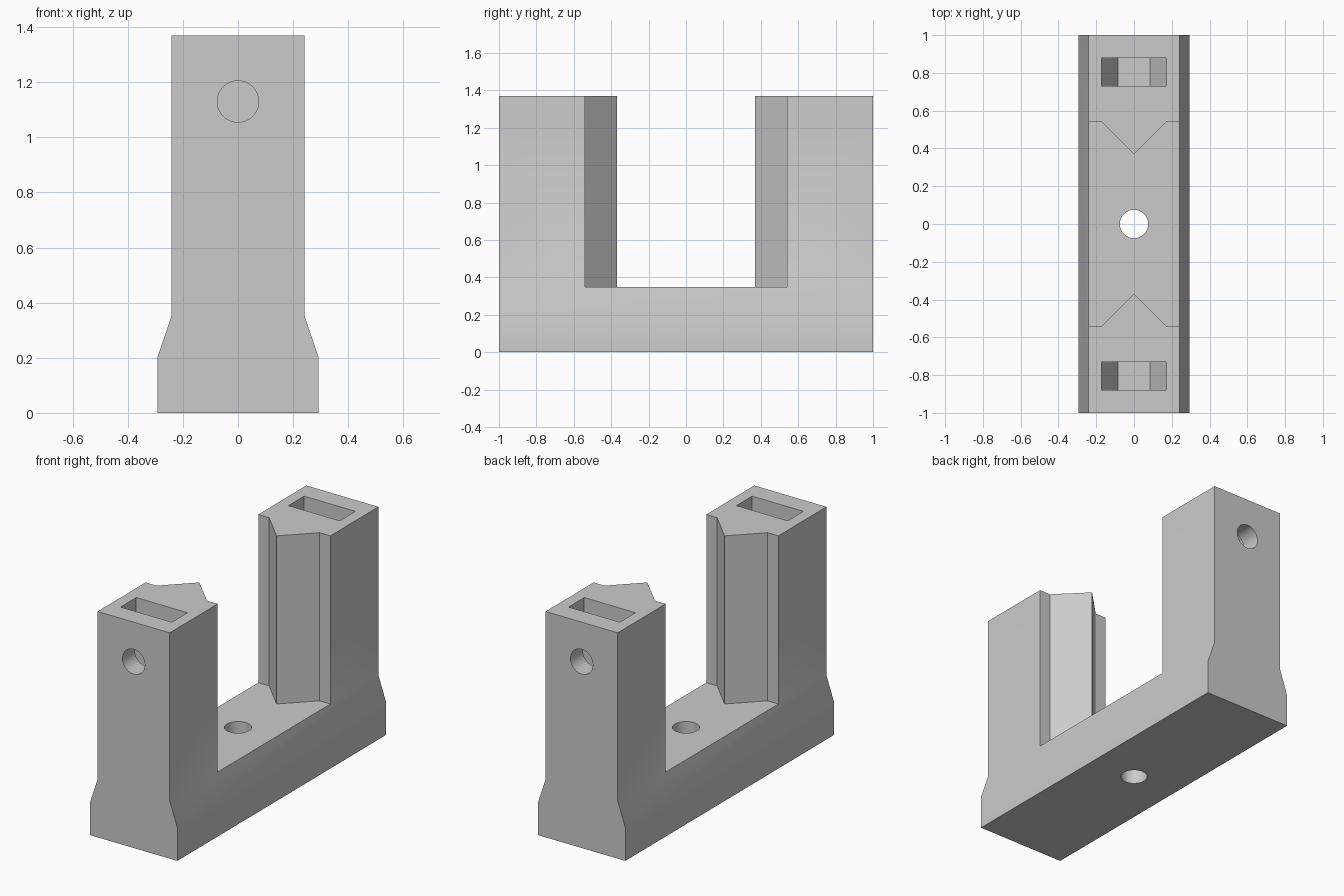
import bpy, bmesh, math
from mathutils import Vector

cube = bpy.data.objects.get("Cube")
if cube:
    bpy.data.objects.remove(cube, do_unlink=True)

HALF_LENGTH, HEIGHT = 1.0, 1.37
FOOT, WAIST = 0.293, 0.242         # half widths
STEP, FLOOR = 0.2, 0.35            # top of foot, floor of gap
BOLT_Z, BOLT_R, NUT_R = 1.13, 0.075, 0.172


def prism(name, points, axis, start, end):
    """Extrude a profile along y (points are x, z) or along z (points are x, y)."""
    bm = bmesh.new()
    place = (lambda a, b: (a, start, b)) if axis == "y" else (lambda a, b: (a, b, start))
    face = bm.faces.new([bm.verts.new(place(a, b)) for a, b in points])
    grown = bmesh.ops.extrude_face_region(bm, geom=[face])["geom"]
    shift = Vector((0, end - start, 0)) if axis == "y" else Vector((0, 0, end - start))
    bmesh.ops.translate(bm, vec=shift, verts=[g for g in grown if isinstance(g, bmesh.types.BMVert)])
    bmesh.ops.recalc_face_normals(bm, faces=bm.faces)
    mesh = bpy.data.meshes.new(name)
    bm.to_mesh(mesh)
    bm.free()
    obj = bpy.data.objects.new(name, mesh)
    bpy.context.collection.objects.link(obj)
    return obj


def circle(radius, cy=0, sides=48):
    return [(radius * math.cos(math.tau * i / sides), cy + radius * math.sin(math.tau * i / sides))
            for i in range(sides)]


def mirrored(right_side):
    """Complete a right-hand outline with its left-hand reflection."""
    return right_side + [(-x, y) for x, y in reversed(right_side)]


# Body: flared foot and straight sides
body = prism("clamp_body", mirrored([(FOOT, 0), (FOOT, STEP), (WAIST, FLOOR), (WAIST, HEIGHT)]),
             "y", -HALF_LENGTH, HALF_LENGTH)

# Gap between the posts, leaving a pointed ridge on each inner face
half = [(0.17, 0.54), (0.4, 0.54)]
gap = [(0, 0.37)] + half + [(x, -y) for x, y in reversed(half)]
gap += [(-x, -y) for x, y in gap]
cutters = [prism("gap_cutter", gap, "z", FLOOR, HEIGHT + 0.2)]

# Vertical hole in the base
cutters.append(prism("base_hole_cutter", circle(BOLT_R), "z", -0.1, FLOOR + 0.1))

# Bolt hole and hexagonal-bottomed nut pocket in each post
rise = NUT_R * math.sin(math.pi / 3)
pocket = mirrored([(NUT_R / 2, BOLT_Z - rise), (NUT_R, BOLT_Z), (NUT_R, HEIGHT + 0.1)])
for side in (-1, 1):
    cutters.append(prism("nut_pocket_cutter", pocket, "y", side * 0.73, side * 0.88))
    cutters.append(prism("bolt_hole_cutter", circle(BOLT_R, BOLT_Z), "y", side * 0.6, side * 1.1))

bpy.context.view_layer.objects.active = body
for cutter in cutters:
    mod = body.modifiers.new(cutter.name, "BOOLEAN")
    mod.operation, mod.solver, mod.object = "DIFFERENCE", "EXACT", cutter
    bpy.ops.object.modifier_apply(modifier=mod.name)
    bpy.data.objects.remove(cutter, do_unlink=True)

# Plain grey plastic
grey = bpy.data.materials.new("plain_grey")
grey.use_nodes = True
colour = (0.6, 0.6, 0.6, 1)
grey.diffuse_color = colour
grey.node_tree.nodes["Principled BSDF"].inputs["Base Color"].default_value = colour
body.data.materials.clear()
body.data.materials.append(grey)

# Smooth the round holes, keep the corners crisp
bpy.ops.object.select_all(action="DESELECT")
body.select_set(True)
bpy.ops.object.shade_smooth_by_angle(angle=math.radians(30))
